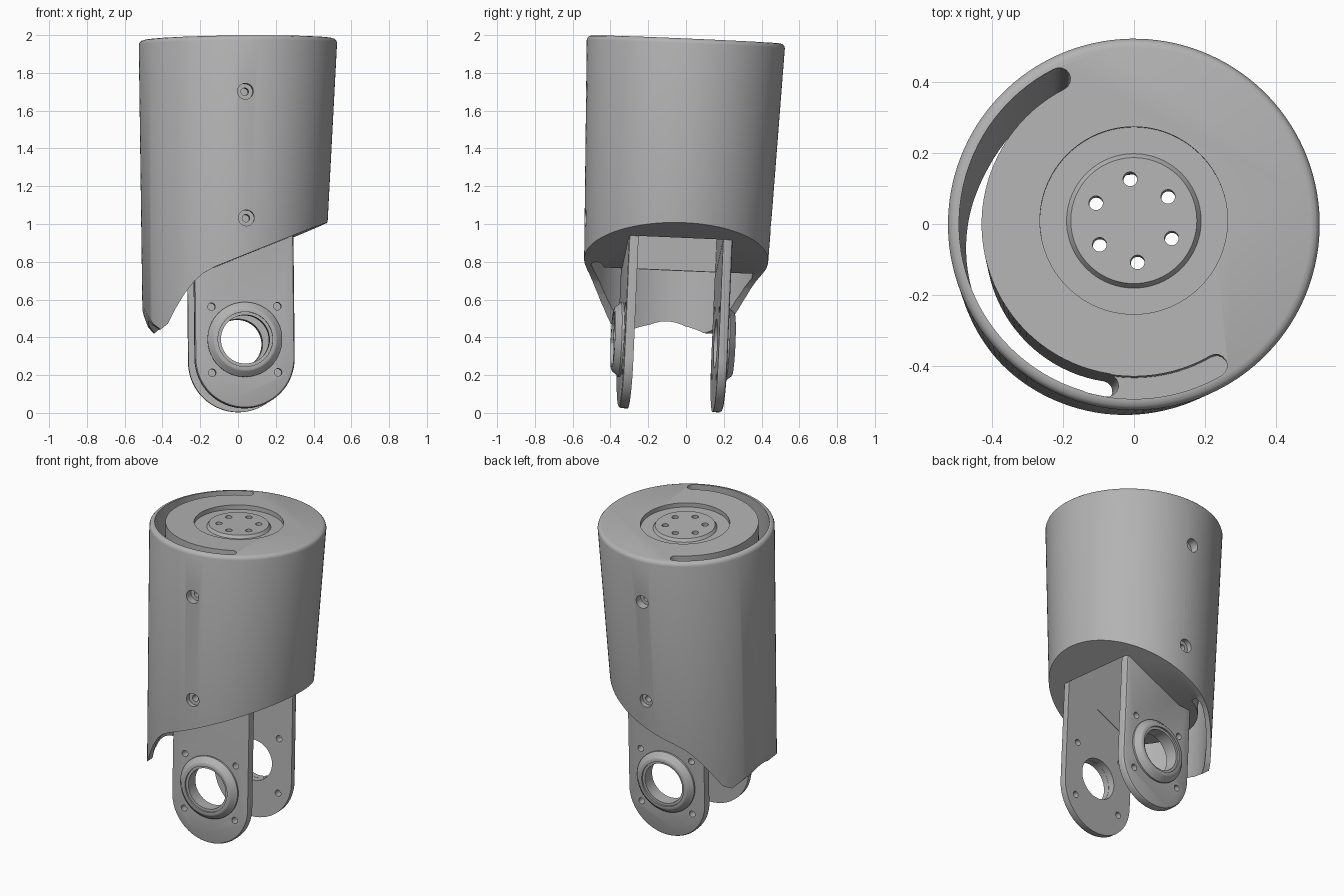
import bpy, bmesh
from math import sin, cos, pi, radians
from mathutils import Matrix, Vector

cube = bpy.data.objects.get("Cube")
if cube:
    bpy.data.objects.remove(cube)

GREY = (0.45, 0.45, 0.45, 1)
mat = bpy.data.materials.new("plain grey")
mat.use_nodes = True
mat.diffuse_color = GREY
mat.node_tree.nodes["Principled BSDF"].inputs["Base Color"].default_value = GREY

TOP = 1.977
# The whole arm leans back a little and is turned slightly about its axis
LEAN = (Matrix.Translation((0, 0, TOP))
        @ Matrix.Rotation(radians(-2.45), 4, 'X')
        @ Matrix.Rotation(radians(-0.6), 4, 'Y')
        @ Matrix.Rotation(radians(4), 4, 'Z')
        @ Matrix.Translation((0, 0, -TOP)))


def loft(name, rings, closed=False):
    """Skin matching rings of points; cap the ends, or join last to first."""
    bm = bmesh.new()
    loops = [[bm.verts.new(p) for p in ring] for ring in rings]
    pairs = list(zip(loops, loops[1:]))
    if closed:
        pairs.append((loops[-1], loops[0]))
    else:
        bm.faces.new(loops[0])
        bm.faces.new(loops[-1])
    n = len(loops[0])
    for a, b in pairs:
        for i in range(n):
            j = (i + 1) % n
            bm.faces.new((a[i], a[j], b[j], b[i]))
    bmesh.ops.recalc_face_normals(bm, faces=bm.faces)
    mesh = bpy.data.meshes.new(name)
    bm.to_mesh(mesh)
    bm.free()
    mesh.materials.append(mat)
    obj = bpy.data.objects.new(name, mesh)
    bpy.context.collection.objects.link(obj)
    return obj


def disc(r, z, x=0, y=0, n=96):
    return [Vector((x + r * cos(2 * pi * i / n), y + r * sin(2 * pi * i / n), z))
            for i in range(n)]


def facing_y(ring, x=0, z=0):
    """Turn a ring lying flat so that its height runs along y."""
    return [Vector((x + p.x, p.z, z + p.y)) for p in ring]


def cut(obj, cutter):
    mod = obj.modifiers.new("cut", 'BOOLEAN')
    mod.operation = 'DIFFERENCE'
    mod.solver = 'EXACT'
    mod.object = cutter
    bpy.context.view_layer.objects.active = obj
    bpy.ops.object.modifier_apply(modifier=mod.name)
    bpy.data.objects.remove(cutter)


def drill_y(obj, r, y0, y1, x, z, n=32):
    cut(obj, loft("drill", [facing_y(disc(r, y, n=n), x, z) for y in (y0, y1)]))


def finish(obj):
    bpy.ops.object.select_all(action='DESELECT')
    obj.select_set(True)
    bpy.context.view_layer.objects.active = obj
    bpy.ops.object.shade_smooth_by_angle(angle=radians(32))
    obj.matrix_world = LEAN


# Tapered sleeve with a rounded top rim
def shift(z):
    return -0.03 * (TOP - z)


body = loft("sleeve", [disc(r, z, shift(z), n=128) for z, r in (
    (0.35, 0.472), (TOP - 0.025, 0.525), (TOP - 0.012, 0.521),
    (TOP - 0.004, 0.513), (TOP, 0.5))])

# Slanted lower edge that sweeps down into a tongue on one side
edge = [(-0.8, 0.62), (-0.535, 0.62), (-0.515, 0.54), (-0.48, 0.465), (-0.445, 0.432),
        (-0.41, 0.46), (-0.37, 0.54), (-0.325, 0.615), (-0.275, 0.68), (-0.23, 0.72),
        (-0.17, 0.753), (0.8, 1.135), (0.8, 0.1), (-0.8, 0.1)]
cut(body, loft("edge_cutter", [[(x, y, z) for x, z in edge] for y in (-0.8, 0.8)]))

# Hollow behind the tongue, and the pocket between the yoke arms
cut(body, loft("tongue_hollow", [disc(0.437, 0.2, -0.047), disc(0.443, 0.755, -0.037)]))
pocket = [(-0.22, -0.224), (0.265, -0.224), (0.265, 0.224), (-0.22, 0.224)]
cut(body, loft("pocket", [[(x, y, z) for x, y in pocket] for z in (0.3, 1.85)]))


# Curved cable slot in the top
def slot(a0, a1, z, scale=1.0, x=0.0, mid=0.4625, half=0.032):
    a0, a1 = radians(a0), radians(a1)
    pts = []
    for i in range(41):
        a = a0 + (a1 - a0) * i / 40
        pts.append(((mid + half) * cos(a), (mid + half) * sin(a)))
    for i in range(1, 8):
        t = a1 + pi * i / 8
        pts.append((mid * cos(a1) + half * cos(t), mid * sin(a1) + half * sin(t)))
    for i in range(41):
        a = a1 + (a0 - a1) * i / 40
        pts.append(((mid - half) * cos(a), (mid - half) * sin(a)))
    for i in range(1, 8):
        t = a0 + pi + pi * i / 8
        pts.append((mid * cos(a0) + half * cos(t), mid * sin(a0) + half * sin(t)))
    return [(x + scale * px, scale * py, z) for px, py in pts]


cut(body, loft("deep_slot", [slot(113, 257, 0.25, 0.885, shift(0.25)), slot(113, 257, 2.05)]))
cut(body, loft("shallow_slot", [slot(250, 296, TOP - 0.1), slot(250, 296, 2.05)]))

# Recessed ring, raised hub and six bolt holes in the top
cut(body, loft("recess", [disc(r, z, 0, 0.01) for r, z in (
    (0.265, 2.1), (0.265, TOP - 0.028), (0.19, TOP - 0.028),
    (0.178, TOP - 0.01), (0.178, 2.1))], closed=True))
cut(body, loft("hub_face", [disc(0.2, z, 0, 0.01) for z in (TOP - 0.01, 2.1)]))
for k in range(6):
    a = radians(91 + 60 * k)
    cut(body, loft("bolt_hole", [disc(0.02, z, 0.118 * cos(a), 0.01 + 0.118 * sin(a), 24)
                                 for z in (1.8, 2.1)]))

# Stepped screw holes, two at the front and two at the back
for side in (-1, 1):
    for z in (1.68, 1.01):
        drill_y(body, 0.042, side * 0.462, side * 0.7, 0, z)
        drill_y(body, 0.02, side * 0.4, side * 0.7, 0, z, 24)
finish(body)

# Yoke arms with bearing collars
AXLE = 0.375
ARC = 0.277


def arm_outline(r, y):
    arc = [(r * cos(pi + pi * i / 32), ARC + r * sin(pi + pi * i / 32)) for i in range(33)]
    return [(x, y, z) for x, z in arc + [(r, 1.0 if r > 1 else 0.96), (-r, 0.96)]]


for side, word in ((-1, "front"), (1, "back")):
    arm = loft(word + "_arm", [arm_outline(r, side * y) for r, y in (
        (0.265, 0.225), (0.265, 0.26), (0.26, 0.271), (0.25, 0.275))])
    drill_y(arm, 0.13, side * 0.2, side * 0.3, 0, AXLE, 64)
    for x in (-0.175, 0.175):
        for z in (-0.175, 0.175):
            drill_y(arm, 0.02, side * 0.2, side * 0.3, x, AXLE + z, 24)
    finish(arm)

    collar = loft(word + "_collar", [facing_y(disc(r, side * y, n=64), 0, AXLE) for r, y in (
        (0.198, 0.268), (0.198, 0.286), (0.19, 0.292), (0.17, 0.316), (0.163, 0.32),
        (0.145, 0.32), (0.145, 0.308), (0.129, 0.308), (0.129, 0.268))], closed=True)
    finish(collar)
